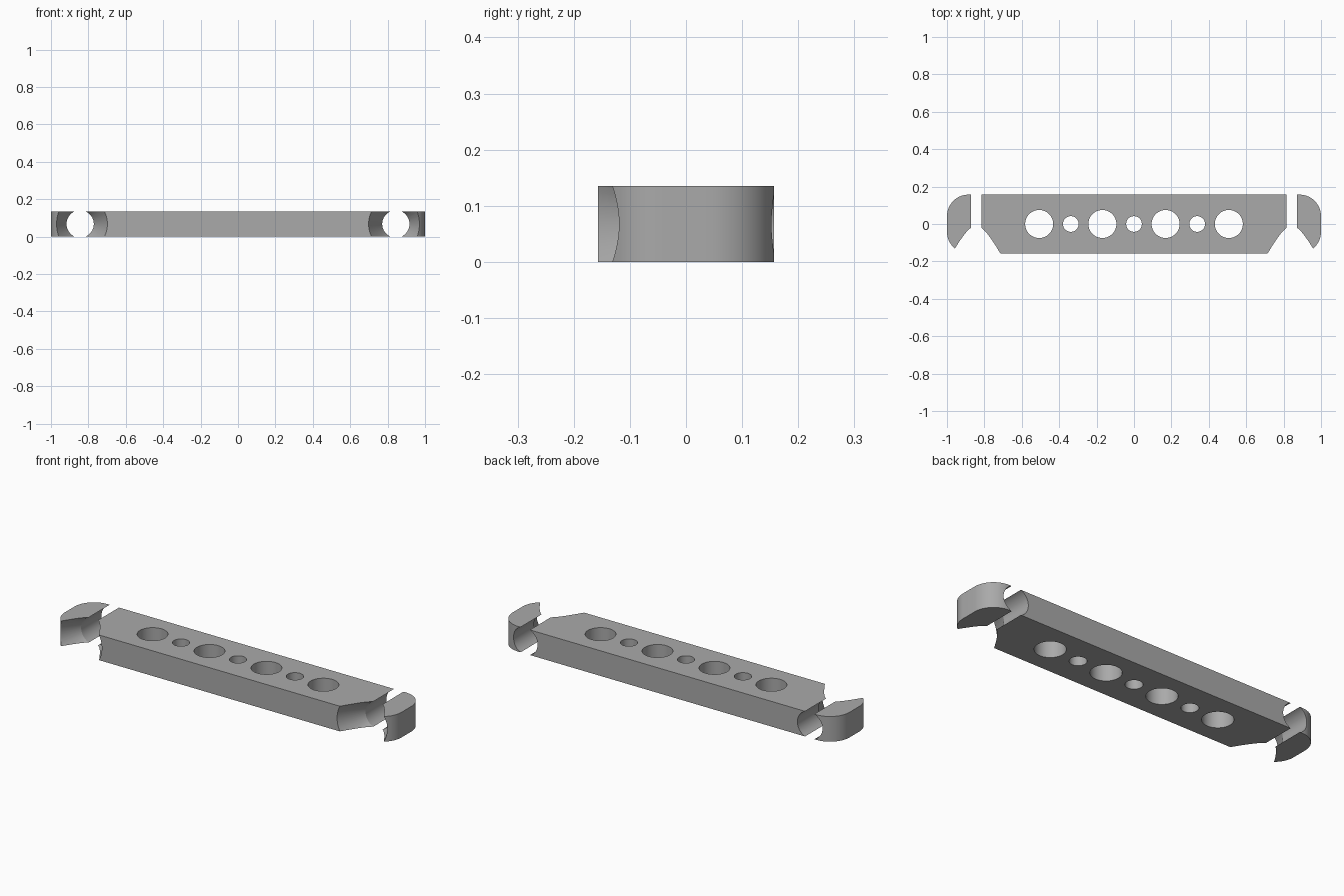
import bpy, bmesh, math

if "Cube" in bpy.data.objects:
    bpy.data.objects.remove(bpy.data.objects["Cube"])

H, HALF_Y, CORNER = 0.135, 0.157, 0.115      # bar height, half depth, corner radius
BORE_X, BORE_R, FLARE_R = 0.844, 0.073, 0.146

grey = bpy.data.materials.new("grey metal")
grey.diffuse_color = (0.4, 0.4, 0.4, 1)
grey.use_nodes = True
grey.node_tree.nodes["Principled BSDF"].inputs["Base Color"].default_value = grey.diffuse_color


def make_object(name, bm):
    bmesh.ops.recalc_face_normals(bm, faces=bm.faces[:])
    mesh = bpy.data.meshes.new(name)
    bm.to_mesh(mesh)
    bm.free()
    obj = bpy.data.objects.new(name, mesh)
    obj.data.materials.append(grey)
    bpy.context.collection.objects.link(obj)
    return obj


def loft(bm, rings):
    """Skin a list of equal-length rings and cap both ends."""
    vs = [[bm.verts.new(p) for p in ring] for ring in rings]
    n = len(vs[0])
    for a, b in zip(vs, vs[1:]):
        for i in range(n):
            bm.faces.new((a[i], a[(i + 1) % n], b[(i + 1) % n], b[i]))
    bm.faces.new(vs[0][::-1])
    bm.faces.new(vs[-1])


def circle(r, n):
    return [(r * math.cos(2 * math.pi * i / n), r * math.sin(2 * math.pi * i / n)) for i in range(n)]


# Bar with rounded vertical corners
outline = []
for q, (sx, sy) in enumerate([(1, 1), (-1, 1), (-1, -1), (1, -1)]):
    for i in range(17):
        a = math.pi / 2 * (q + i / 16)
        outline.append((sx * (1 - CORNER) + CORNER * math.cos(a),
                        sy * (HALF_Y - CORNER) + CORNER * math.sin(a)))
bm = bmesh.new()
loft(bm, [[(x, y, z) for x, y in outline] for z in (0, H)])
bar = make_object("bar", bm)

# Cutters: row of vertical holes, and two horizontal bores flared at the front
bm = bmesh.new()
for k in range(-3, 4):
    r = 0.075 if k % 2 else 0.042
    loft(bm, [[(k * 0.169 + x, y, z) for x, y in circle(r, 48)] for z in (-0.1, H + 0.1)])
slope = (FLARE_R - BORE_R) / (HALF_Y - 0.02)
for s in (-1, 1):
    profile = [(0.3, BORE_R), (-0.02, BORE_R), (-0.2, BORE_R + slope * 0.18)]
    loft(bm, [[(s * BORE_X + x, y, H / 2 + z) for x, z in circle(r, 64)] for y, r in profile])
cutter = make_object("hole_cutter", bm)
cutter.hide_render = True

# Cut the holes and shade
bpy.context.view_layer.objects.active = bar
bar.select_set(True)
cutter.select_set(False)
cut = bar.modifiers.new("holes", 'BOOLEAN')
cut.operation, cut.solver, cut.object = 'DIFFERENCE', 'EXACT', cutter
bpy.ops.object.modifier_apply(modifier=cut.name)
bpy.data.objects.remove(cutter)
bpy.ops.object.shade_smooth_by_angle(angle=math.radians(25))
